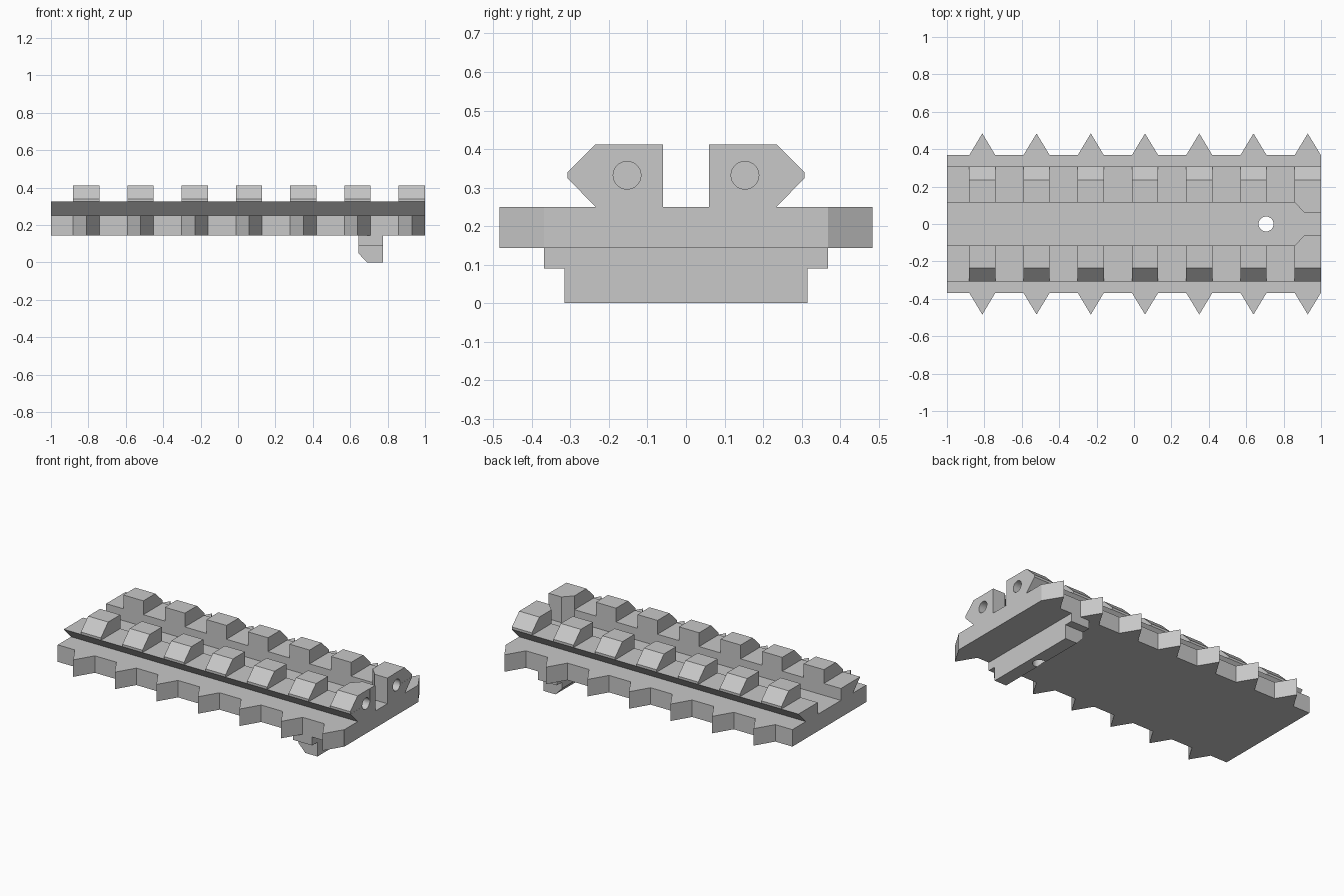
import bpy
import bmesh
from mathutils import Vector

if "Cube" in bpy.data.objects:
    bpy.data.objects.remove(bpy.data.objects["Cube"], do_unlink=True)

grey = bpy.data.materials.new("plain grey")
grey.use_nodes = True
grey.diffuse_color = (0.58, 0.58, 0.58, 1)
grey.node_tree.nodes["Principled BSDF"].inputs["Base Color"].default_value = grey.diffuse_color


def prism(name, outline, axis, start, end):
    """Extrude a flat outline along one axis; the outline uses the other two axes in order."""
    bm = bmesh.new()
    verts = []
    for p in outline:
        co = list(p)
        co.insert(axis, start)
        verts.append(bm.verts.new(co))
    face = bm.faces.new(verts)
    new = bmesh.ops.extrude_face_region(bm, geom=[face])["geom"]
    move = Vector((0, 0, 0))
    move[axis] = end - start
    bmesh.ops.translate(bm, vec=move, verts=[v for v in new if isinstance(v, bmesh.types.BMVert)])
    bmesh.ops.recalc_face_normals(bm, faces=bm.faces)
    mesh = bpy.data.meshes.new(name)
    bm.to_mesh(mesh)
    bm.free()
    mesh.materials.append(grey)
    obj = bpy.data.objects.new(name, mesh)
    bpy.context.collection.objects.link(obj)
    return obj


def drill(targets, location, radius, depth, rotation=(0, 0, 0)):
    """Cut a round hole through the targets and remove the cutter."""
    bpy.ops.mesh.primitive_cylinder_add(vertices=32, radius=radius, depth=depth,
                                        location=location, rotation=rotation)
    cutter = bpy.context.object
    cutter.hide_render = True
    cutter.data.materials.append(grey)
    for obj in targets:
        mod = obj.modifiers.new("hole", "BOOLEAN")
        mod.operation = "DIFFERENCE"
        mod.solver = "EXACT"
        mod.object = cutter
        bpy.context.view_layer.objects.active = obj
        bpy.ops.object.modifier_apply(modifier=mod.name)
    bpy.data.objects.remove(cutter, do_unlink=True)


# Layout
count, pitch, first, half = 7, 0.29, -0.811, 0.07
centres = [first + pitch * i for i in range(count)]
base_z, deck_z, rail_z, top_z = 0.143, 0.25, 0.325, 0.412
edge, tip = 0.368, 0.484
inner, neck, outer = 0.115, 0.235, 0.308

# Base plate with pointed teeth along both long edges
side = [(-1, edge)]
for c in centres:
    side += [(c - half, edge), (c, tip), (min(c + half, 1), edge)]
if side[-1][0] < 1:
    side.append((1, edge))
plate = prism("base_plate", side + [(x, -y) for x, y in reversed(side)], 2, base_z, deck_z)

# Stepped crossbar under the plate
bar_upper = prism("crossbar_upper", [(0.643, 0.09), (0.775, 0.09), (0.775, base_z), (0.643, base_z)],
                  1, -edge, edge)
bar_lower = prism("crossbar_lower", [(0.69, 0), (0.775, 0), (0.775, 0.09), (0.643, 0.09), (0.643, 0.05)],
                  1, -0.315, 0.315)
drill([plate, bar_upper, bar_lower], (0.706, 0, 0.15), 0.04, 0.5)

# Undercut rails, lugs and end stops on both sides
for s, label in ((1, "back"), (-1, "front")):
    rail = prism(label + "_rail", [(s * inner, deck_z), (s * neck, deck_z),
                                   (s * outer, rail_z), (s * inner, rail_z)], 0, -1, 1)
    lug_profile = [(s * inner, rail_z), (s * outer, rail_z), (s * outer, 0.34),
                   (s * neck, top_z), (s * inner, top_z)]
    for i, c in enumerate(centres):
        lug = prism(f"{label}_lug_{i + 1}", lug_profile, 0, c - half, min(c + half, 1))
    prism(label + "_end_stop", [(centres[-1] - half, s * inner), (0.912, s * 0.06),
                                (1, s * 0.06), (1, s * inner)], 2, deck_z, top_z)
    # Blind round hole in the end of the rail
    drill([rail, lug], (1, s * 0.153, 0.332), 0.036, 0.2, (0, 1.5708, 0))
